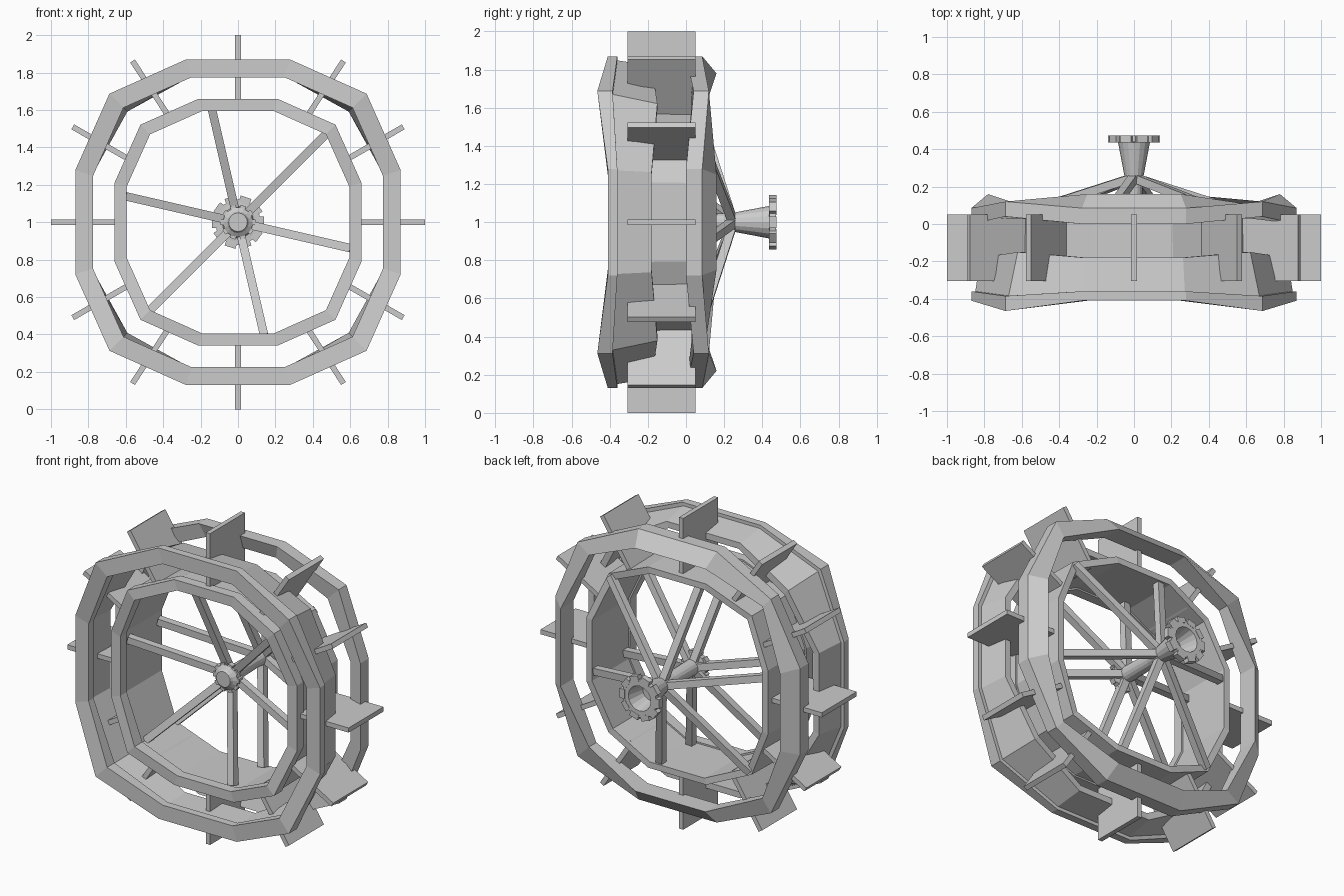
import bpy, bmesh, math
from mathutils import Vector, Matrix

if "Cube" in bpy.data.objects:
    bpy.data.objects.remove(bpy.data.objects["Cube"])

CZ = 1.0  # wheel centre height


def finish(name, bm):
    bmesh.ops.recalc_face_normals(bm, faces=bm.faces)
    me = bpy.data.meshes.new(name)
    bm.to_mesh(me)
    bm.free()
    ob = bpy.data.objects.new(name, me)
    bpy.context.collection.objects.link(ob)
    return ob


def loft(name, rings):
    """Join rings of points into a closed torus-like skin."""
    bm = bmesh.new()
    vs = [[bm.verts.new(p) for p in r] for r in rings]
    n, m = len(vs), len(vs[0])
    for i in range(n):
        for j in range(m):
            a, b = vs[i], vs[(i + 1) % n]
            bm.faces.new((a[j], a[(j + 1) % m], b[(j + 1) % m], b[j]))
    return finish(name, bm)


def rim(name, section):
    """Squarish 12-sided rim; section = (half width, y at sides, y at corners, corner factor)."""
    rings = []
    for h, y, yc, k in section:
        pts = []
        for q in range(4):
            rot = Matrix.Rotation(q * math.pi / 2, 3, 'Y')
            for p in ((h, y, .32 * h), (h, y, -.32 * h), (.79 * h * k, yc, -.79 * h * k)):
                pts.append(rot @ Vector(p) + Vector((0, 0, CZ)))
        rings.append(pts)
    return loft(name, rings)


def lathe(name, prof, n=16):
    return loft(name, [[(r * math.cos(t), y, CZ + r * math.sin(t))
                        for t in (2 * math.pi * i / n for i in range(n))] for r, y in prof])


def boxes(name, items):
    """items = (matrix, size) boxes merged in one object."""
    bm = bmesh.new()
    for mat, size in items:
        bmesh.ops.create_cube(bm, size=1, matrix=mat @ Matrix.Diagonal((*size, 1)))
    return finish(name, bm)


def radial(deg, r, y):
    """Frame at radius r whose local x points outwards."""
    return (Matrix.Translation((0, y, CZ)) @ Matrix.Rotation(-math.radians(deg), 4, 'Y')
            @ Matrix.Translation((r, 0, 0)))


# Rims: outer front hoop, outer back hoop, inner front hoop
rim("outer_front_rim", [(.87, -.41, -.465, 1), (.775, -.41, -.455, 1),
                        (.775, -.36, -.38, 1), (.87, -.36, -.385, 1)])
rim("outer_back_rim", [(.87, .0, .04, 1), (.87, .085, .12, 1),
                       (.78, .16, .105, 1), (.78, .03, .03, 1)])
rim("inner_front_rim", [(.66, -.345, -.38, 1), (.595, -.345, -.38, 1),
                        (.595, -.28, -.30, 1), (.66, -.28, -.30, 1)])
# Walls of the drum
rim("outer_wall", [(.85, -.37, -.39, 1), (.82, -.18, -.15, .96),
                   (.78, -.18, -.15, .96), (.79, -.37, -.39, 1)])
rim("inner_drum", [(.65, -.30, -.32, 1), (.645, .09, .06, 1),
                   (.605, .09, .06, 1), (.605, -.30, -.32, 1)])

# Paddles, slightly longer and spread towards the corners on the diagonals
paddles = []
for quarter in range(0, 360, 90):
    for a in (0, 30, 60):
        deg, tip = quarter + a, (1.0 if a == 0 else 1.02)
        if deg % 180 in (60, 120):
            deg, tip = deg + (-3.2 if deg % 180 == 60 else 3.2), 1.03
        paddles.append((radial(deg, (.64 + tip) / 2, -.128), (tip - .64, .355, .03)))
boxes("paddles", paddles)


# Two dished sets of spokes
def spokes(name, y_hub, y_rim):
    items = []
    for a in (45, 103, 167, 225, 283, 347):
        r0, r1 = .03, (.70 if a % 90 == 45 else .62)
        tilt = Matrix.Rotation(math.atan2(y_rim - y_hub, r1 - r0), 4, 'Z')
        items.append((radial(a, (r0 + r1) / 2, (y_hub + y_rim) / 2) @ tilt,
                      (math.hypot(r1 - r0, y_rim - y_hub), .045, .045)))
    boxes(name, items)


spokes("front_spokes", -.07, -.25)
spokes("back_spokes", .24, .055)

# Hub: front cap, axle, flared back socket
lathe("hub", [(.001, -.15), (.05, -.15), (.058, -.135), (.08, -.12), (.08, -.085), (.05, -.08),
              (.045, .16), (.05, .25), (.085, .435), (.122, .438), (.122, .472),
              (.08, .472), (.055, .36), (.001, .36)])
# Hub teeth
boxes("front_hub_teeth", [(radial(a, .08, -.103), (.025, .035, .03)) for a in range(0, 360, 36)])
boxes("back_hub_teeth", [(radial(a, .122, .455), (.036, .037, .06)) for a in range(0, 360, 36)])
